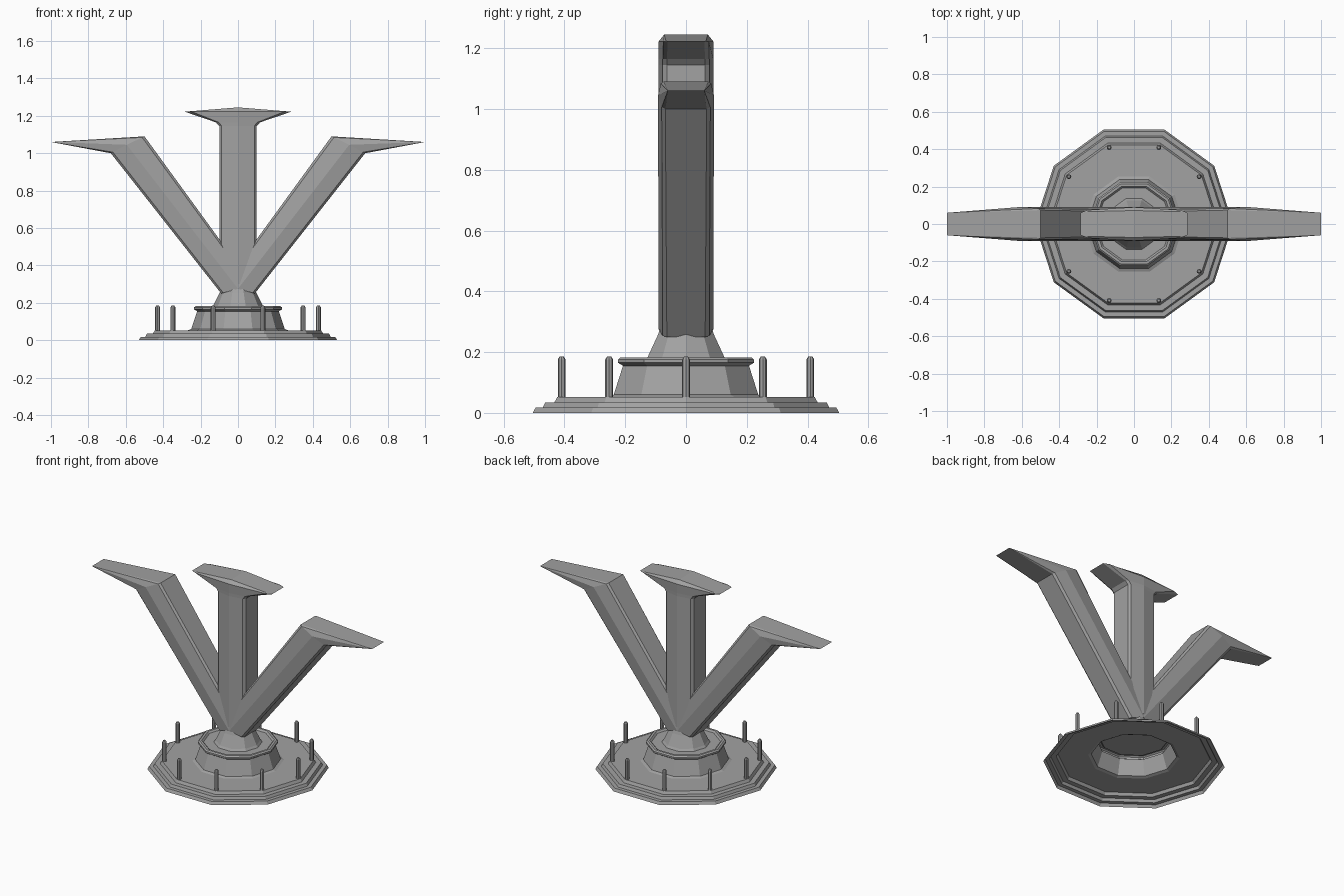
import bpy, bmesh
from math import cos, sin, pi
from mathutils import Vector

cube = bpy.data.objects.get("Cube")
if cube:
    bpy.data.objects.remove(cube)

grey = bpy.data.materials.new("stone_grey")
grey.use_nodes = True
COLOUR = (0.36, 0.36, 0.36, 1)
grey.diffuse_color = COLOUR
grey.node_tree.nodes["Principled BSDF"].inputs["Base Color"].default_value = COLOUR


def finish(name, bm):
    bmesh.ops.remove_doubles(bm, verts=bm.verts, dist=0.0005)
    bmesh.ops.recalc_face_normals(bm, faces=bm.faces)
    mesh = bpy.data.meshes.new(name)
    bm.to_mesh(mesh)
    bm.free()
    mesh.materials.append(grey)
    obj = bpy.data.objects.new(name, mesh)
    bpy.context.collection.objects.link(obj)
    return obj


def lathe(name, profile, sides=10, cap=False, centre=(0, 0)):
    """Turn (radius, height) points into a faceted shell, open underneath."""
    bm = bmesh.new()
    rings = []
    for r, z in profile:
        rings.append([bm.verts.new((centre[0] + r * cos(2 * pi * i / sides),
                                    centre[1] + r * sin(2 * pi * i / sides), z))
                      for i in range(sides)])
    for a, b in zip(rings, rings[1:]):
        for i in range(sides):
            j = (i + 1) % sides
            bm.faces.new((a[i], a[j], b[j], b[i]))
    if cap:
        bm.faces.new(rings[-1])
    return finish(name, bm)


def ridged_bar(name, stations, mirror=False):
    """Loft a bar with chamfered edges and a ridge down its front and back.
    Each station: left (x, z, y), ridge (x, z, y), right (x, z, y)."""
    bm = bmesh.new()
    loops = []
    for left, ridge, right in stations:
        l, m, r = (Vector((p[0], p[2], p[1])) for p in (left, ridge, right))

        def chamfer(edge):
            p = edge.lerp(m, 0.13)
            p.y = edge.y + 0.5 * (m.y - edge.y)
            return p
        back = [l, chamfer(l), m, chamfer(r), r]
        front = [Vector((p.x, -p.y, p.z)) for p in back]
        loops.append([bm.verts.new(p) for p in back + front[::-1]])
    n = len(loops[0])
    for a, b in zip(loops, loops[1:]):
        for i in range(n):
            j = (i + 1) % n
            bm.faces.new((a[i], a[j], b[j], b[i]))
    # close both ends with strips joining front to back
    for loop in (loops[0], loops[-1]):
        for i in range(4):
            bm.faces.new((loop[i], loop[i + 1], loop[n - 2 - i], loop[n - 1 - i]))
    bmesh.ops.remove_doubles(bm, verts=bm.verts, dist=0.0005)
    obj = finish(name, bm)
    if mirror:
        obj.modifiers.new("Mirror", 'MIRROR')
    return obj


# stepped base running up into the plinth and its lip, hollow from below
lathe("stepped_base_and_plinth", [
    (0.53, 0), (0.52, 0.018), (0.495, 0.018), (0.487, 0.035),
    (0.455, 0.035), (0.445, 0.053), (0.268, 0.053), (0.25, 0.06),
    (0.218, 0.155), (0.235, 0.165), (0.235, 0.176), (0.226, 0.183),
    (0.212, 0.183), (0.202, 0.172)], cap=True)

# tapered neck under the branches
lathe("neck", [(0.142, 0.172), (0.132, 0.185), (0.098, 0.255), (0.085, 0.29)], cap=True)

# upright with flared top
E, RIDGE = 0.063, 0.09


def level(half, z, ridge_z=None, ridge_y=RIDGE, edge=E):
    return ((-half, z, edge), (0, ridge_z or z, ridge_y), (half, z, edge))


ridged_bar("centre_post", [
    level(0.1, 0.3), level(0.1, 1.145), level(0.118, 1.165),
    level(0.285, 1.222, edge=0.06),
    level(0.285, 1.222, 1.245, 0.072, 0.06)])

# slanted branches with pointed ends
TIP = (1.0, 1.06, 0.06)
ridged_bar("side_branches", [
    ((-0.06, 0.32, E), (0, 0.275, RIDGE), (0.09, 0.25, E)),
    ((0.5, 1.09, 0.074), (0.595, 1.045, 0.092), (0.68, 1.0, 0.068)),
    (TIP, TIP, TIP)], mirror=True)

# ring of slim posts on the base
for k in range(10):
    a = 2 * pi * k / 10
    lathe(f"ring_post_{k + 1}", [(0.013, 0.053), (0.013, 0.176), (0.007, 0.185)],
          sides=8, cap=True, centre=(0.43 * cos(a), 0.43 * sin(a)))
